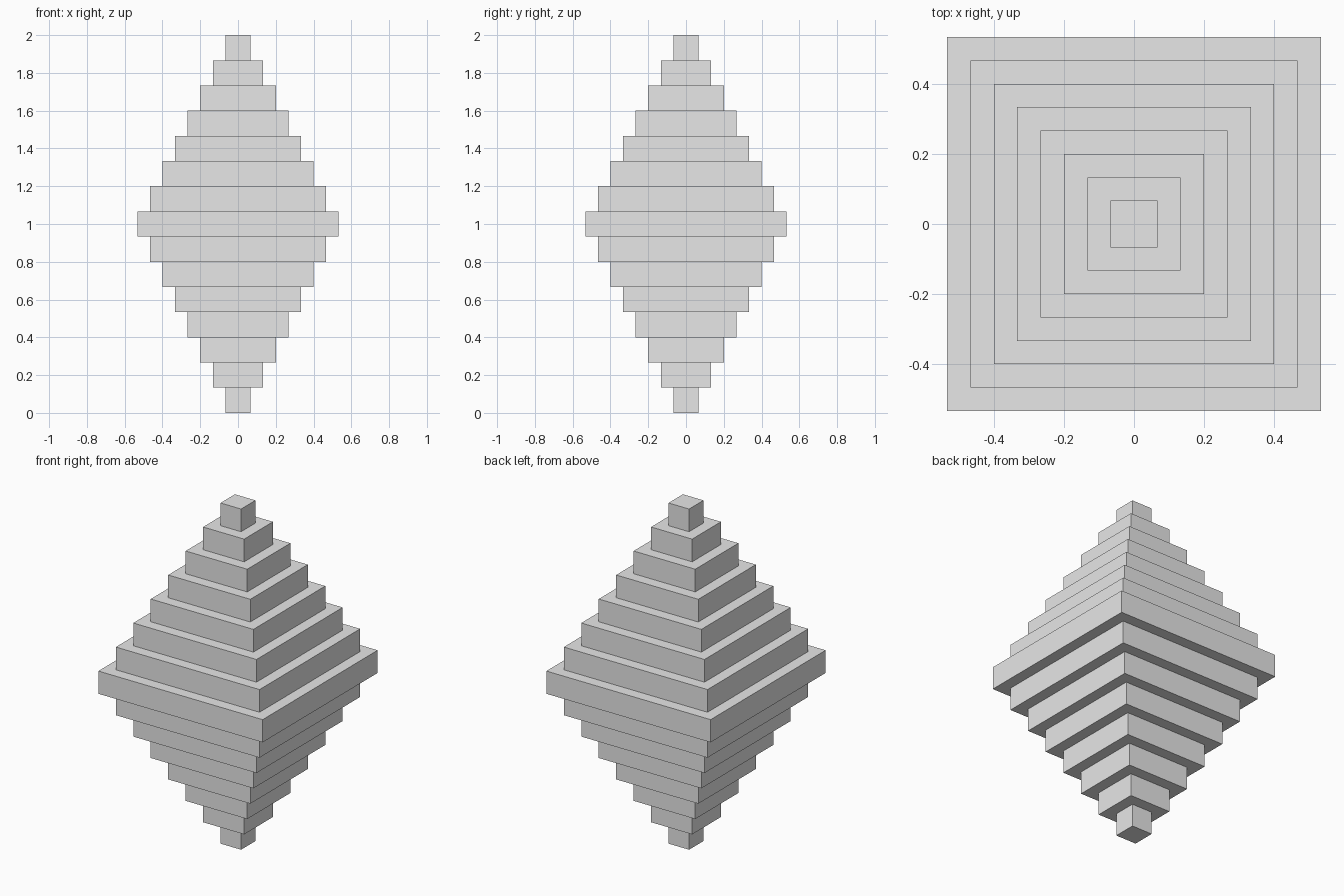
import bpy

cube = bpy.data.objects.get("Cube")
if cube:
    bpy.data.objects.remove(cube, do_unlink=True)

TIERS = 8                       # tiers from tip to the widest middle slab
STEP = 2 / (2 * TIERS - 1)      # height of every slab

# Single plain grey
grey = bpy.data.materials.new("plain_grey")
grey.use_nodes = True
colour = (0.8, 0.8, 0.8, 1)
grey.diffuse_color = colour
grey.node_tree.nodes["Principled BSDF"].inputs["Base Color"].default_value = colour


def slab(name, width, z):
    """Square slab, one step high, centred at height z."""
    bpy.ops.mesh.primitive_cube_add(size=1, location=(0, 0, z))
    obj = bpy.context.object
    obj.name = name
    obj.scale = (width, width, STEP)
    bpy.ops.object.transform_apply(location=False, rotation=False, scale=True)
    obj.data.materials.append(grey)


# Widest slab, then matching tiers shrinking upward and downward
slab("middle_slab", TIERS * STEP, 1)
for i in range(1, TIERS):
    width = (TIERS - i) * STEP
    slab(f"upper_tier_{i}", width, 1 + i * STEP)
    slab(f"lower_tier_{i}", width, 1 - i * STEP)
